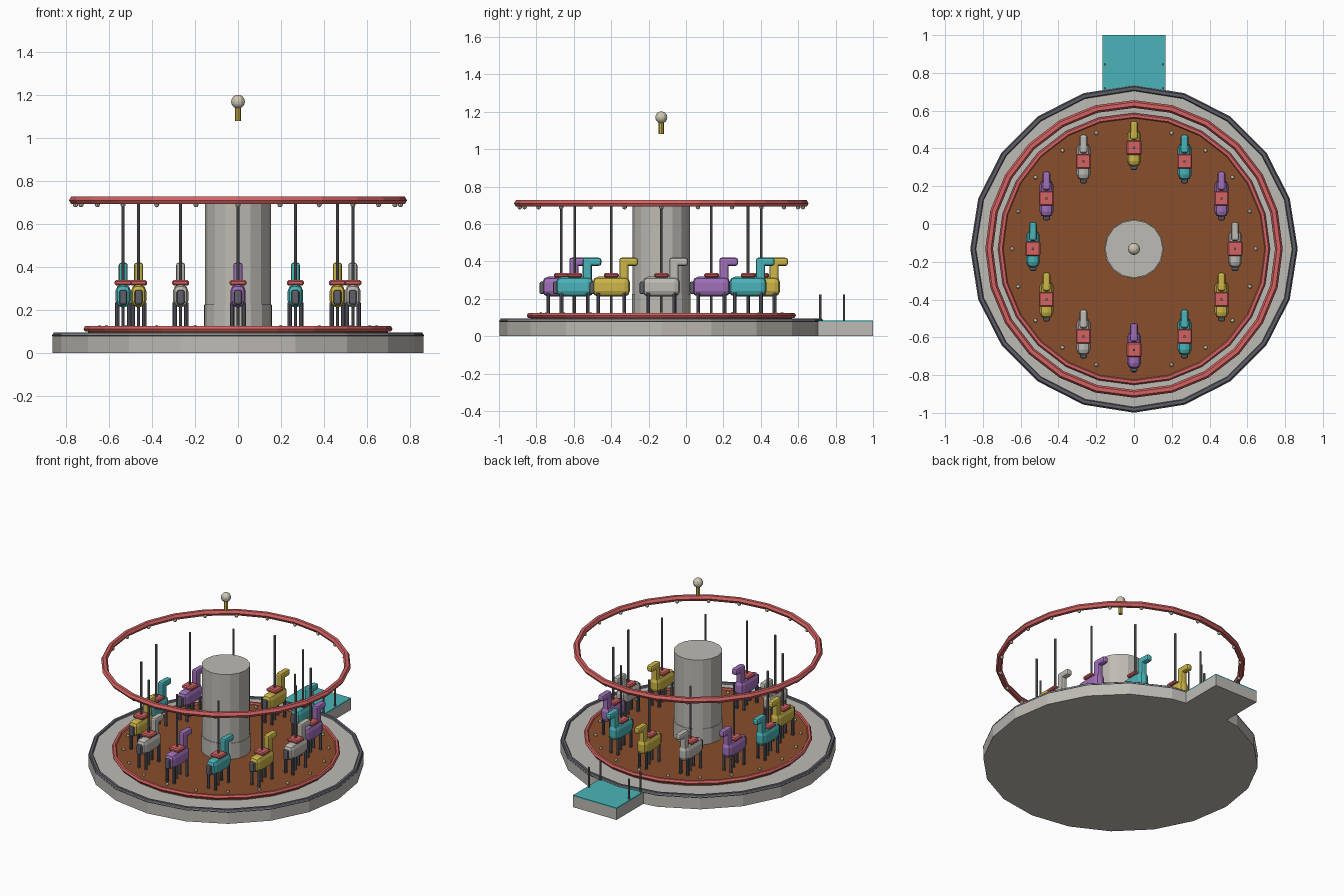
import bpy, bmesh, math
from mathutils import Matrix, Vector

if "Cube" in bpy.data.objects:
    bpy.data.objects.remove(bpy.data.objects["Cube"])

CY = -0.132  # carousel axis sits at y = CY


def mat(name, r, g, b):
    m = bpy.data.materials.new(name)
    lin = [((c / 255 + 0.055) / 1.055) ** 2.4 for c in (r, g, b)]
    m.diffuse_color = (*lin, 1)
    m.use_nodes = True
    m.node_tree.nodes["Principled BSDF"].inputs["Base Color"].default_value = m.diffuse_color
    return m


STONE = mat("pale stone", 190, 187, 180)
SLATE = mat("dark slate", 95, 96, 106)
STEEL = mat("steel grey", 118, 118, 118)
RED = mat("coral red", 212, 98, 98)
BROWN = mat("wood brown", 136, 78, 44)
TEAL = mat("teal", 74, 180, 184)
PURPLE = mat("purple", 160, 112, 186)
YELLOW = mat("mustard yellow", 205, 182, 72)
CREAM = mat("bulb cream", 206, 200, 180)


def finish(bm, name, material):
    me = bpy.data.meshes.new(name)
    bm.to_mesh(me)
    bm.free()
    me.materials.append(material)
    return place(me, name)


def place(me, name, loc=(0, 0, 0)):
    ob = bpy.data.objects.new(name, me)
    ob.location = loc
    bpy.context.collection.objects.link(ob)
    return ob


def add_box(bm, lo, hi, bevel=0.0, segments=2):
    lo, hi = Vector(lo), Vector(hi)
    m = Matrix.Translation((lo + hi) / 2) @ Matrix.Diagonal((*(hi - lo), 1))
    verts = bmesh.ops.create_cube(bm, size=1, matrix=m)["verts"]
    if bevel:
        edges = list({e for v in verts for e in v.link_edges})
        bmesh.ops.bevel(bm, geom=edges, offset=bevel, segments=segments,
                        profile=0.5, affect='EDGES', clamp_overlap=True)


def add_cyl(bm, x, y, z0, z1, r, sides):
    bmesh.ops.create_cone(bm, cap_ends=True, segments=sides, radius1=r, radius2=r,
                          depth=z1 - z0, matrix=Matrix.Translation((x, y, (z0 + z1) / 2)))


def cyl(name, material, z0, z1, r, sides, x=0, y=CY):
    bm = bmesh.new()
    add_cyl(bm, x, y, z0, z1, r, sides)
    return finish(bm, name, material)


def ring(name, material, z, R, r, sides, minor=6):
    bm = bmesh.new()
    loops = []
    for i in range(sides):
        a = 2 * math.pi * i / sides
        loop = []
        for j in range(minor):
            b = 2 * math.pi * j / minor
            d = R + r * math.cos(b)
            loop.append(bm.verts.new((d * math.cos(a), CY + d * math.sin(a), z + r * math.sin(b))))
        loops.append(loop)
    for i in range(sides):
        p, q = loops[i], loops[(i + 1) % sides]
        for j in range(minor):
            k = (j + 1) % minor
            bm.faces.new((p[j], q[j], q[k], p[k]))
    return finish(bm, name, material)


def bulbs(name, count, R, z, r):
    bm = bmesh.new()
    for i in range(count):
        a = 2 * math.pi * i / count
        bmesh.ops.create_uvsphere(bm, u_segments=8, v_segments=6, radius=r, matrix=Matrix.Translation(
            (R * math.cos(a), CY + R * math.sin(a), z)))
    return finish(bm, name, CREAM)


# Fixed base and rotating deck
cyl("base", STONE, 0, 0.086, 0.865, 20)
ring("base_edge_trim", SLATE, 0.08, 0.85, 0.017, 20)
cyl("rotating_deck", BROWN, 0.08, 0.115, 0.70, 24)
ring("deck_trim", RED, 0.111, 0.705, 0.015, 24)
bulbs("deck_bulbs", 20, 0.645, 0.118, 0.011)

# Centre column
cyl("column_foot", STONE, 0.10, 0.225, 0.157, 16)
cyl("centre_column", STONE, 0.10, 0.703, 0.153, 16)

# Canopy rim with bulbs, and finial
ring("canopy_rim", RED, 0.71, 0.767, 0.0205, 24)
bulbs("canopy_bulbs", 24, 0.757, 0.69, 0.012)
cyl("finial_stem", YELLOW, 1.08, 1.15, 0.014, 8)
bm = bmesh.new()
bmesh.ops.create_uvsphere(bm, u_segments=12, v_segments=8, radius=0.032,
                          matrix=Matrix.Translation((0, CY, 1.17)))
finish(bm, "finial_ball", CREAM)

# Entrance step with teal top and four posts
bm = bmesh.new()
add_box(bm, (-0.167, 0.66, 0), (0.167, 1.0, 0.075))
finish(bm, "entrance_step", STONE)
bm = bmesh.new()
add_box(bm, (-0.167, 0.69, 0.075), (0.167, 1.0, 0.083))
finish(bm, "entrance_step_top", TEAL)
bm = bmesh.new()
for x in (-0.153, 0.153):
    for y in (0.718, 0.845):
        add_cyl(bm, x, y, 0.08, 0.222, 0.006, 8)
finish(bm, "entrance_posts", STEEL)


# Horse parts, built around the origin and facing +y
def horse_coat():
    bm = bmesh.new()
    add_box(bm, (-0.036, -0.10, 0.212), (0.036, 0.10, 0.318), 0.03)
    add_box(bm, (-0.021, 0.043, 0.28), (0.021, 0.092, 0.42), 0.012)
    add_box(bm, (-0.021, 0.045, 0.376), (0.021, 0.143, 0.42), 0.014)
    return bm


def horse_legs():
    bm = bmesh.new()
    for x in (-0.027, 0.027):
        for y in (-0.07, 0.07):
            add_cyl(bm, x, y, 0.115, 0.235, 0.01, 8)
    add_box(bm, (-0.018, -0.116, 0.225), (0.018, -0.09, 0.292), 0.009)
    return bm


def horse_saddle():
    bm = bmesh.new()
    add_box(bm, (-0.04, -0.038, 0.314), (0.04, 0.04, 0.338), 0.007, 1)
    return bm


def horse_pole():
    bm = bmesh.new()
    add_cyl(bm, 0, 0, 0.115, 0.70, 0.007, 8)
    return bm


# Twelve horses, four coat colours in turn
coats = [STONE, PURPLE, TEAL, YELLOW]
shared = {}
for i in range(12):
    a = math.radians(30 * i)
    loc = (0.535 * math.cos(a), CY + 0.535 * math.sin(a), 0)
    for part, build, material in (("horse_coat", horse_coat, coats[i % 4]),
                                  ("horse_legs_and_tail", horse_legs, SLATE),
                                  ("horse_saddle", horse_saddle, RED),
                                  ("horse_pole", horse_pole, STEEL)):
        key = (part, material.name)
        if key in shared:
            place(shared[key], part, loc)
        else:
            ob = finish(build(), part, material)
            ob.location = loc
            shared[key] = ob.data
